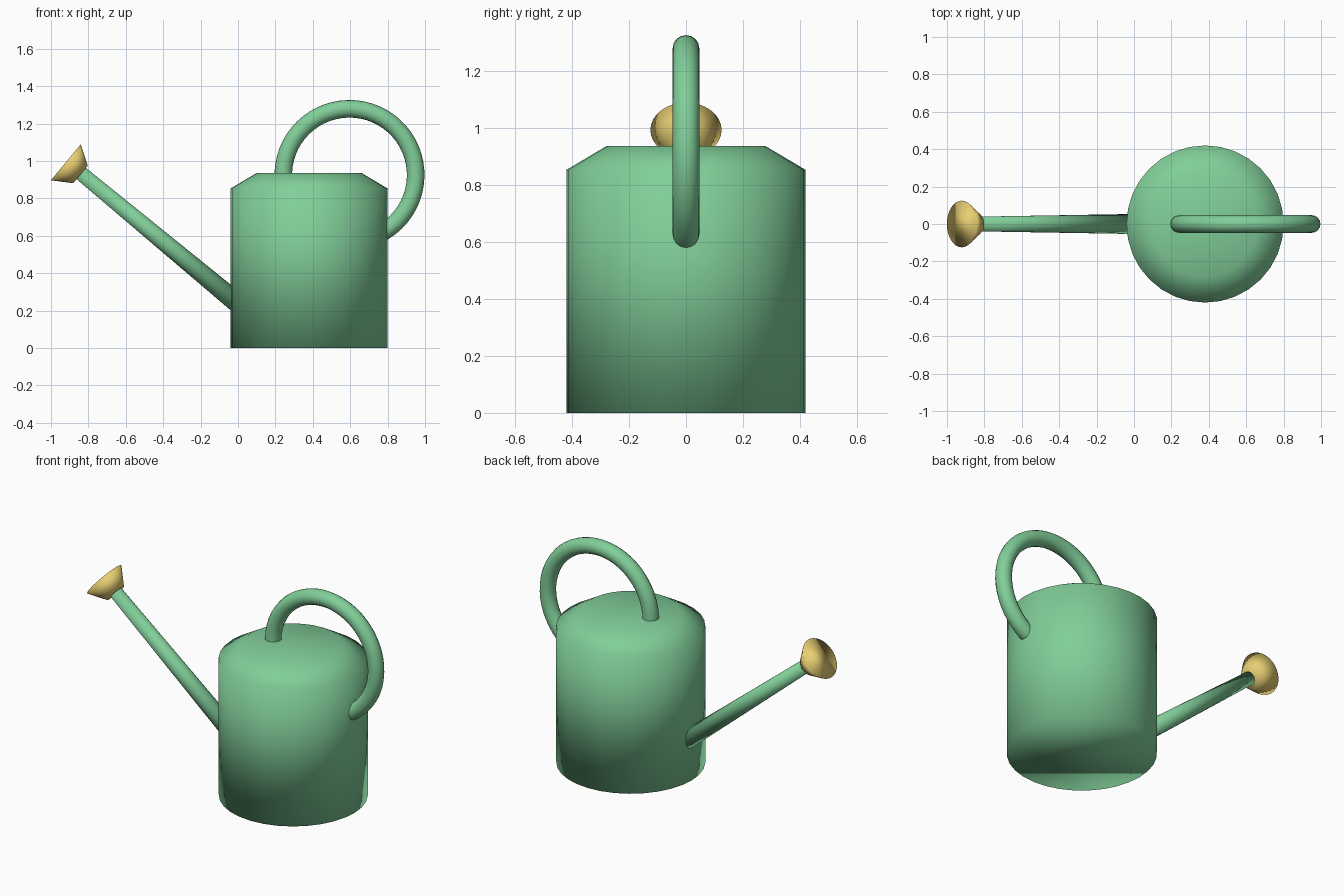
import bpy, math
from mathutils import Vector

if "Cube" in bpy.data.objects:
    bpy.data.objects.remove(bpy.data.objects["Cube"])


def material(name, color):
    mat = bpy.data.materials.new(name)
    mat.diffuse_color = color
    mat.use_nodes = True
    mat.node_tree.nodes["Principled BSDF"].inputs["Base Color"].default_value = mat.diffuse_color
    return mat


GREEN = material("green_enamel", (0.22, 0.62, 0.32, 1))
BRASS = material("brass", (0.80, 0.62, 0.17, 1))


def skin_rings(name, rings, mat):
    """Join equal-sized vertex rings into a closed, smooth tube."""
    n = len(rings[0])
    verts = [v for ring in rings for v in ring]
    faces = [(r * n + i, r * n + (i + 1) % n, (r + 1) * n + (i + 1) % n, (r + 1) * n + i)
             for r in range(len(rings) - 1) for i in range(n)]
    faces.append(tuple(reversed(range(n))))
    faces.append(tuple(range(len(verts) - n, len(verts))))
    mesh = bpy.data.meshes.new(name)
    mesh.from_pydata(verts, [], faces)
    mesh.polygons.foreach_set("use_smooth", [True] * len(faces))
    mesh.materials.append(mat)
    mesh.update()
    obj = bpy.data.objects.new(name, mesh)
    bpy.context.collection.objects.link(obj)
    return obj


def ring(center, axis, radius, sides):
    """Circle of points around an axis lying in the xz plane."""
    axis = Vector(axis).normalized()
    v = Vector((0, 1, 0))
    u = v.cross(axis)
    return [Vector(center) + radius * (math.cos(a) * u + math.sin(a) * v)
            for a in (2 * math.pi * i / sides for i in range(sides))]


def revolve(name, start, axis, profile, sides, mat):
    """Turned part: profile is a list of (distance along axis, radius)."""
    start, axis = Vector(start), Vector(axis).normalized()
    return skin_rings(name, [ring(start + axis * d, axis, r, sides) for d, r in profile], mat)


# Body with sloping shoulder
revolve("body", (0.38, 0, 0), (0, 0, 1),
        [(0, 0.42), (0.853, 0.42), (0.936, 0.28)], 32, GREEN)

# Tapered spout, rooted just inside the body
SPOUT = Vector((-0.77, 0, 0.638)).normalized()
revolve("spout", (0.02, 0, 0.222), SPOUT, [(0, 0.054), (1.13, 0.039)], 24, GREEN)

# Flared sprinkler rose on the spout tip
revolve("rose", (-0.842, 0, 0.928), SPOUT, [(0, 0.061), (0.102, 0.125)], 32, BRASS)

# Arched handle from the lid to the back of the body
cx, cz, major, tube = 0.596, 0.925, 0.354, 0.047
rings = []
for k in range(41):
    a = math.radians(184 - k * (184 + 64) / 40)
    rings.append(ring((cx + major * math.cos(a), 0, cz + major * math.sin(a)),
                      (math.sin(a), 0, -math.cos(a)), tube, 16))
skin_rings("handle", rings, GREEN)
